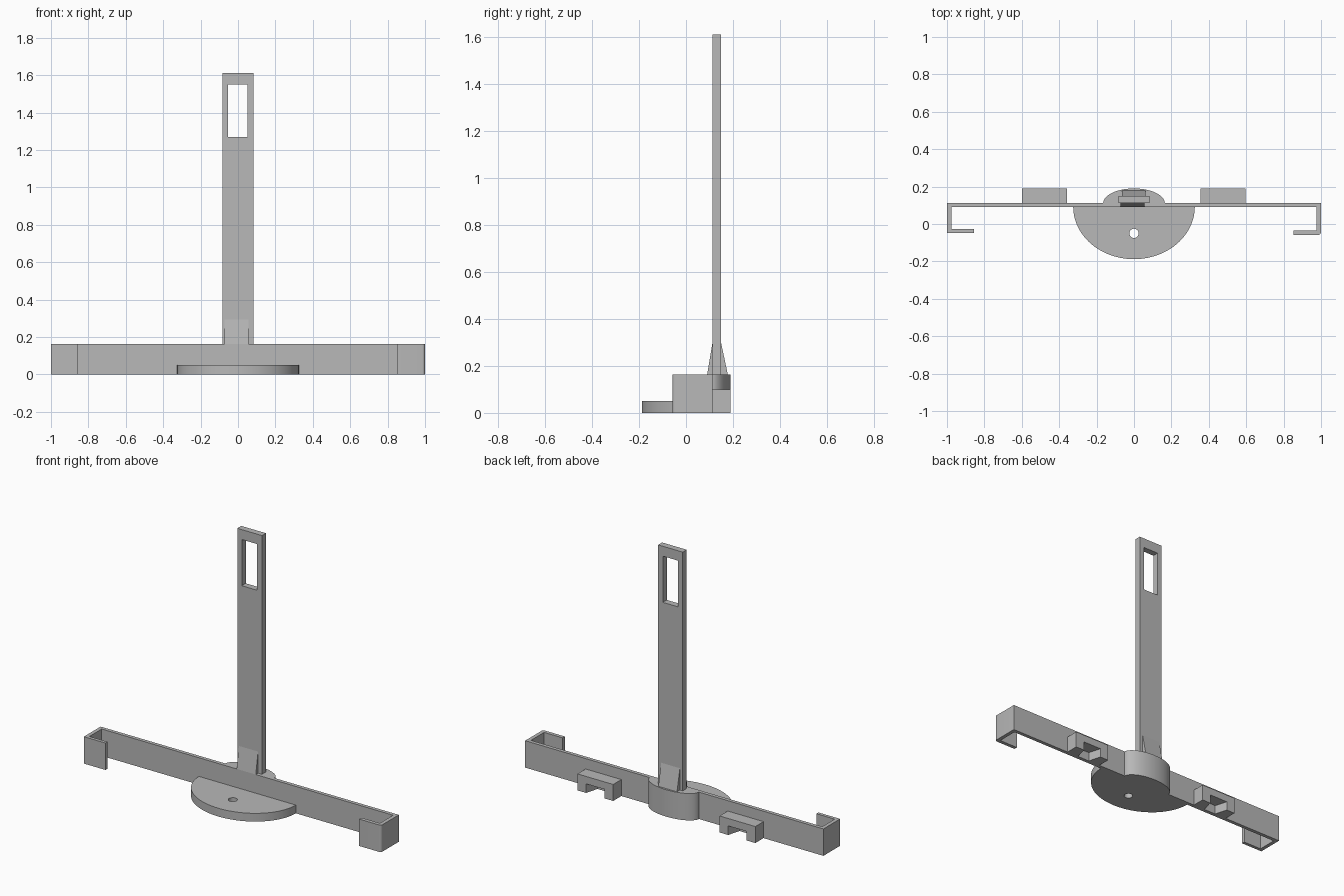
import bpy
import bmesh
import math
from mathutils import Vector

cube = bpy.data.objects.get("Cube")
if cube:
    bpy.data.objects.remove(cube, do_unlink=True)

grey = bpy.data.materials.new("plain grey")
grey.use_nodes = True
grey.diffuse_color = (0.48, 0.48, 0.48, 1)
grey.node_tree.nodes["Principled BSDF"].inputs["Base Color"].default_value = grey.diffuse_color


def prism(name, outline, start, depth, axis="z"):
    """Extrude a 2D outline along z (outline in x, y), y (x, z) or x (y, z)."""
    place = {"z": lambda a, b, c: (a, b, c),
             "y": lambda a, b, c: (a, c, b),
             "x": lambda a, b, c: (c, a, b)}[axis]
    bm = bmesh.new()
    face = bm.faces.new([bm.verts.new(place(a, b, start)) for a, b in outline])
    new = bmesh.ops.extrude_face_region(bm, geom=[face])["geom"]
    bmesh.ops.translate(bm, vec=Vector(place(0, 0, depth)),
                        verts=[g for g in new if isinstance(g, bmesh.types.BMVert)])
    bmesh.ops.recalc_face_normals(bm, faces=bm.faces)
    mesh = bpy.data.meshes.new(name)
    bm.to_mesh(mesh)
    bm.free()
    mesh.materials.append(grey)
    obj = bpy.data.objects.new(name, mesh)
    bpy.context.collection.objects.link(obj)
    return obj


def rect(x0, x1, y0, y1):
    return [(x0, y0), (x1, y0), (x1, y1), (x0, y1)]


def arc(cx, cy, rx, ry, a0, a1, steps):
    angles = [math.radians(a0 + (a1 - a0) * i / steps) for i in range(steps + 1)]
    return [(cx + rx * math.cos(a), cy + ry * math.sin(a)) for a in angles]


def select_only(obj):
    bpy.ops.object.select_all(action="DESELECT")
    obj.select_set(True)
    bpy.context.view_layer.objects.active = obj


def cut(obj, cutter):
    cutter.hide_render = True
    mod = obj.modifiers.new("cut", "BOOLEAN")
    mod.operation = "DIFFERENCE"
    mod.solver = "EXACT"
    mod.object = cutter
    select_only(obj)
    bpy.ops.object.modifier_apply(modifier=mod.name)
    bpy.data.objects.remove(cutter, do_unlink=True)


def smooth(obj):
    select_only(obj)
    bpy.ops.object.shade_smooth_by_angle(angle=math.radians(30))


HEIGHT = 0.163

# Long bar with a hook folded forward at each end, the left one rounded
bar_outline = [(-1, 0.112), (-1, -0.048), (-0.855, -0.048), (-0.855, -0.028),
               (-0.977, -0.028), (-0.977, 0.09), (0.977, 0.09), (0.977, -0.036),
               (0.853, -0.036), (0.853, -0.058)]
bar_outline += arc(0.985, -0.043, 0.015, 0.015, -90, 0, 6)
bar_outline += [(1, 0.112)]
smooth(prism("hooked_bar", bar_outline, 0, HEIGHT))

# Half-round foot with a screw hole
foot = prism("half_round_foot", arc(0, 0.092, 0.325, 0.28, 180, 360, 48), 0, 0.05)
cut(foot, prism("hole_cutter", arc(0, -0.05, 0.025, 0.025, 0, 345, 23), -0.1, 0.3))
smooth(foot)

# Rounded boss behind the bar
smooth(prism("rear_boss", arc(0, 0.11, 0.165, 0.08, 0, 180, 32), 0, HEIGHT))

# Tall mast with a window near the top
mast = prism("mast", rect(-0.083, 0.082, HEIGHT, 1.61), 0.112, 0.038, "y")
cut(mast, prism("window_cutter", rect(-0.053, 0.05, 1.27, 1.55), 0, 0.3, "y"))

# Tapered wedges at the foot of the mast
prism("front_wedge", [(0.09, HEIGHT), (0.113, HEIGHT), (0.113, 0.3)], -0.072, 0.128, "x")
prism("rear_wedge", [(0.149, HEIGHT), (0.178, HEIGHT), (0.149, 0.3)], -0.064, 0.125, "x")

# Two rear clips, each with a flared notch open at the bottom
for side, x in (("left", 0.475), ("right", -0.478)):
    clip = prism(side + "_clip", rect(x - 0.12, x + 0.12, 0.111, 0.19), 0, 0.1)
    notch = [(x - 0.04, 0.111), (x + 0.04, 0.111), (x + 0.065, 0.2), (x - 0.065, 0.2)]
    cut(clip, prism("notch_cutter", notch, -0.1, 0.155))
